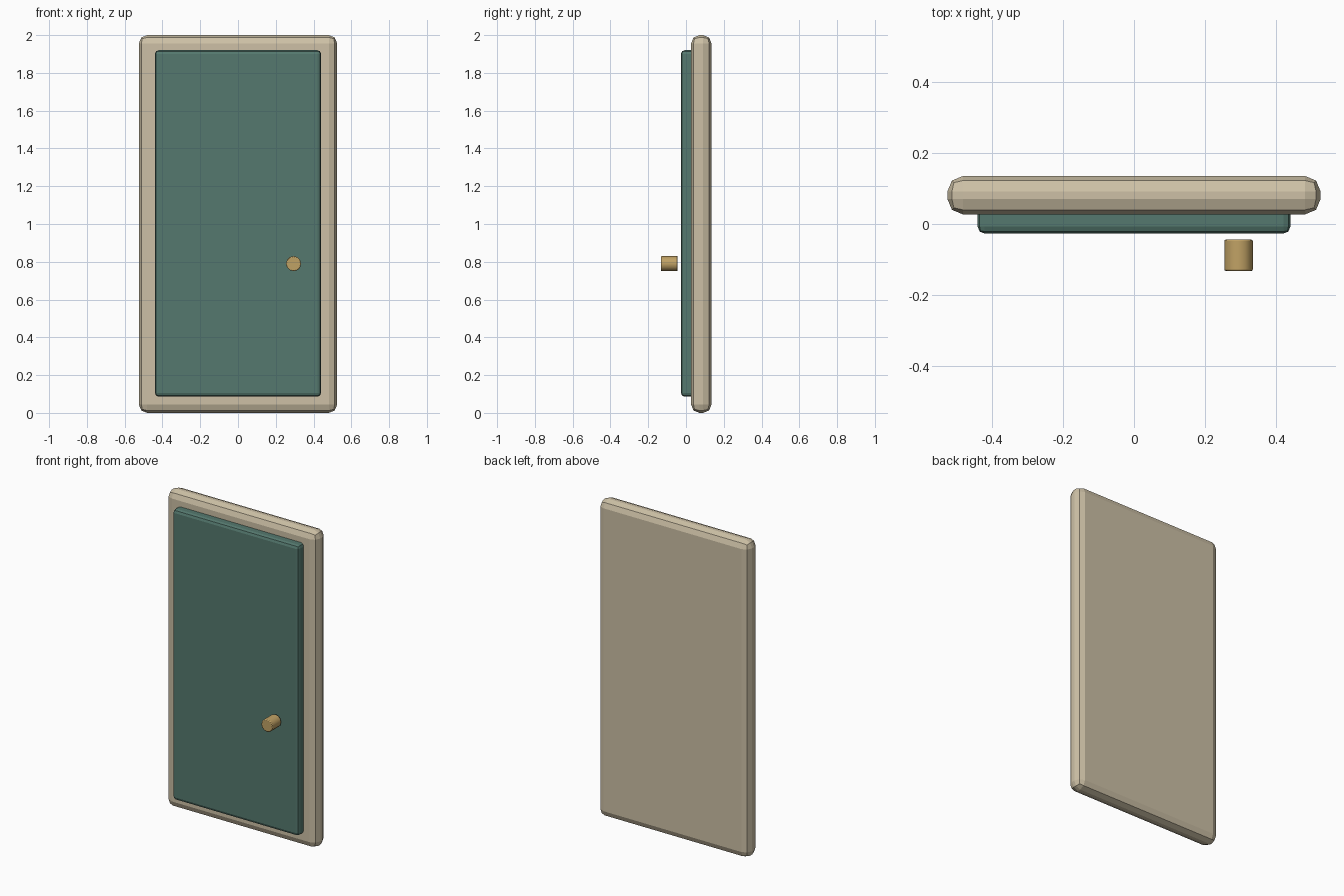
import bpy
import math

default = bpy.data.objects.get("Cube")
if default:
    bpy.data.objects.remove(default, do_unlink=True)


def material(name, colour):
    mat = bpy.data.materials.new(name)
    mat.use_nodes = True
    mat.diffuse_color = (*colour, 1)
    mat.node_tree.nodes["Principled BSDF"].inputs["Base Color"].default_value = (*colour, 1)
    return mat


def finish(name, mat, bevel, segments):
    """Name and colour the active object, then round its edges."""
    obj = bpy.context.object
    obj.name = name
    obj.data.materials.append(mat)
    bpy.ops.object.transform_apply(location=False, rotation=True, scale=True)
    mod = obj.modifiers.new("rounded_edges", "BEVEL")
    mod.width = bevel
    mod.segments = segments
    mod.limit_method = "ANGLE"
    mod.angle_limit = math.radians(50)
    return obj


def slab(name, size, centre, mat, bevel):
    bpy.ops.mesh.primitive_cube_add(size=1, location=centre)
    bpy.context.object.scale = size
    return finish(name, mat, bevel, 2)


cream = material("cream_paint", (0.61, 0.53, 0.38))
green = material("green_paint", (0.09, 0.19, 0.157))
brass = material("brass", (0.53, 0.36, 0.13))

# Backing frame
slab("frame", (1.05, 0.108, 2.0), (0, 0.081, 1.0), cream, 0.044)

# Door panel, its rear half set into the frame
slab("door_panel", (0.88, 0.108, 1.834), (0, 0.027, 1.003), green, 0.02)

# Knob floating just in front of the panel
bpy.ops.mesh.primitive_cylinder_add(vertices=12, radius=0.04, depth=0.088,
                                    location=(0.294, -0.088, 0.79),
                                    rotation=(math.pi / 2, 0, 0))
finish("knob", brass, 0.004, 2)
bpy.ops.object.shade_smooth_by_angle(angle=math.radians(40))
